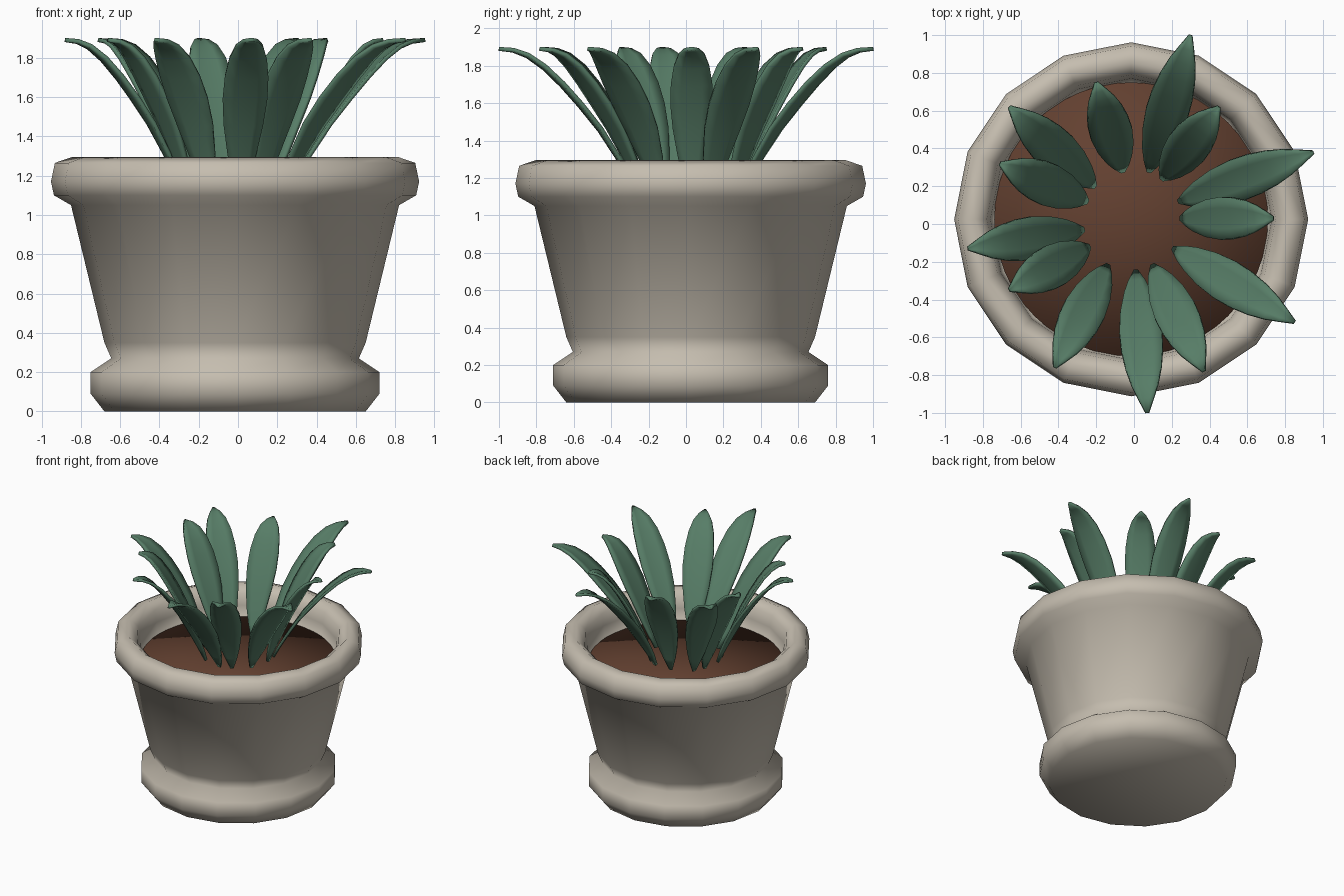
import bpy, bmesh, math
from mathutils import Vector

if "Cube" in bpy.data.objects:
    bpy.data.objects.remove(bpy.data.objects["Cube"])

CX, CY = -0.015, 0.025   # pot axis


def material(name, rgb):
    m = bpy.data.materials.new(name)
    m.diffuse_color = (*rgb, 1)
    m.use_nodes = True
    m.node_tree.nodes["Principled BSDF"].inputs["Base Color"].default_value = m.diffuse_color
    return m


clay = material("pale clay", (0.56, 0.51, 0.43))
earth = material("brown soil", (0.125, 0.052, 0.030))
green = material("leaf green", (0.095, 0.205, 0.135))


def finish(name, bm, mat):
    bmesh.ops.recalc_face_normals(bm, faces=bm.faces)
    mesh = bpy.data.meshes.new(name)
    bm.to_mesh(mesh)
    bm.free()
    mesh.materials.append(mat)
    for p in mesh.polygons:
        p.use_smooth = True
    ob = bpy.data.objects.new(name, mesh)
    bpy.context.collection.objects.link(ob)
    return ob


def lathe(name, profile, sides, mat):
    """Revolve (radius, height) points; radius 0 makes a closing centre point."""
    bm = bmesh.new()
    rings = []
    for r, z in profile:
        n = sides if r > 0 else 1
        rings.append([bm.verts.new((CX + r * math.cos(math.tau * i / sides),
                                    CY + r * math.sin(math.tau * i / sides), z))
                      for i in range(n)])
    for a, b in zip(rings, rings[1:]):
        for i in range(sides):
            j = (i + 1) % sides
            quad = [a[i % len(a)], a[j % len(a)], b[j % len(b)], b[i % len(b)]]
            bm.faces.new(list(dict.fromkeys(quad)))
    return finish(name, bm, mat)


# Pot: foot ring, tapered wall, rolled rim, inner wall and hidden floor
lathe("pot", [(0, 0), (0.665, 0), (0.735, 0.09), (0.735, 0.20), (0.63, 0.27),
              (0.665, 0.35), (0.835, 1.05), (0.922, 1.10), (0.937, 1.17),
              (0.917, 1.265), (0.83, 1.295), (0.765, 1.24), (0.745, 1.15),
              (0.73, 1.0), (0, 1.0)], 16, clay)

# Soil: shallow round plug
lathe("soil", [(0, 1.0), (0.725, 1.0), (0.725, 1.06), (0, 1.06)], 48, earth)

# Leaf stations: fraction of reach, height, half width
STATIONS = [(0.0, 1.10, 0.012), (0.07, 1.20, 0.045), (0.15, 1.30, 0.072),
            (0.28, 1.45, 0.100), (0.42, 1.58, 0.113), (0.55, 1.69, 0.110),
            (0.68, 1.785, 0.095), (0.80, 1.85, 0.070), (0.90, 1.88, 0.040),
            (1.0, 1.89, 0.008)]


def leaf(name, base, tip):
    """Cupped blade arching from base to tip, both given in plan."""
    base, tip = Vector((*base, 0)), Vector((*tip, 0))
    side = (tip - base).normalized().cross(Vector((0, 0, 1)))
    bm = bmesh.new()
    rows = []
    for t, z, w in STATIONS:
        c = base.lerp(tip, t)
        rows.append([bm.verts.new(c + side * w * s + Vector((0, 0, z + 0.15 * w * s * s)))
                     for s in (-1, -0.5, 0, 0.5, 1)])
    for a, b in zip(rows, rows[1:]):
        for i in range(4):
            bm.faces.new((a[i], a[i + 1], b[i + 1], b[i]))
    ob = finish(name, bm, green)
    thick = ob.modifiers.new("thickness", 'SOLIDIFY')
    thick.thickness = 0.02
    thick.offset = 0
    bpy.context.view_layer.objects.active = ob
    ob.select_set(True)
    bpy.ops.object.shade_smooth_by_angle(angle=math.radians(40))
    ob.select_set(False)


# Ring of leaves: (base, tip) in plan
LEAVES = [((0.08, 0.28), (0.30, 1.00)), ((0.15, 0.24), (0.45, 0.62)),
          ((0.24, 0.12), (0.95, 0.38)), ((0.25, 0.03), (0.74, 0.03)),
          ((0.21, -0.13), (0.85, -0.52)), ((0.10, -0.22), (0.37, -0.78)),
          ((0.01, -0.25), (0.07, -1.00)), ((-0.14, -0.22), (-0.42, -0.76)),
          ((-0.24, -0.12), (-0.66, -0.35)), ((-0.27, -0.03), (-0.88, -0.13)),
          ((-0.25, 0.12), (-0.71, 0.32)), ((-0.21, 0.20), (-0.66, 0.62)),
          ((-0.06, 0.28), (-0.20, 0.75))]
for i, (base, tip) in enumerate(LEAVES, 1):
    leaf(f"leaf_{i:02d}", base, tip)
